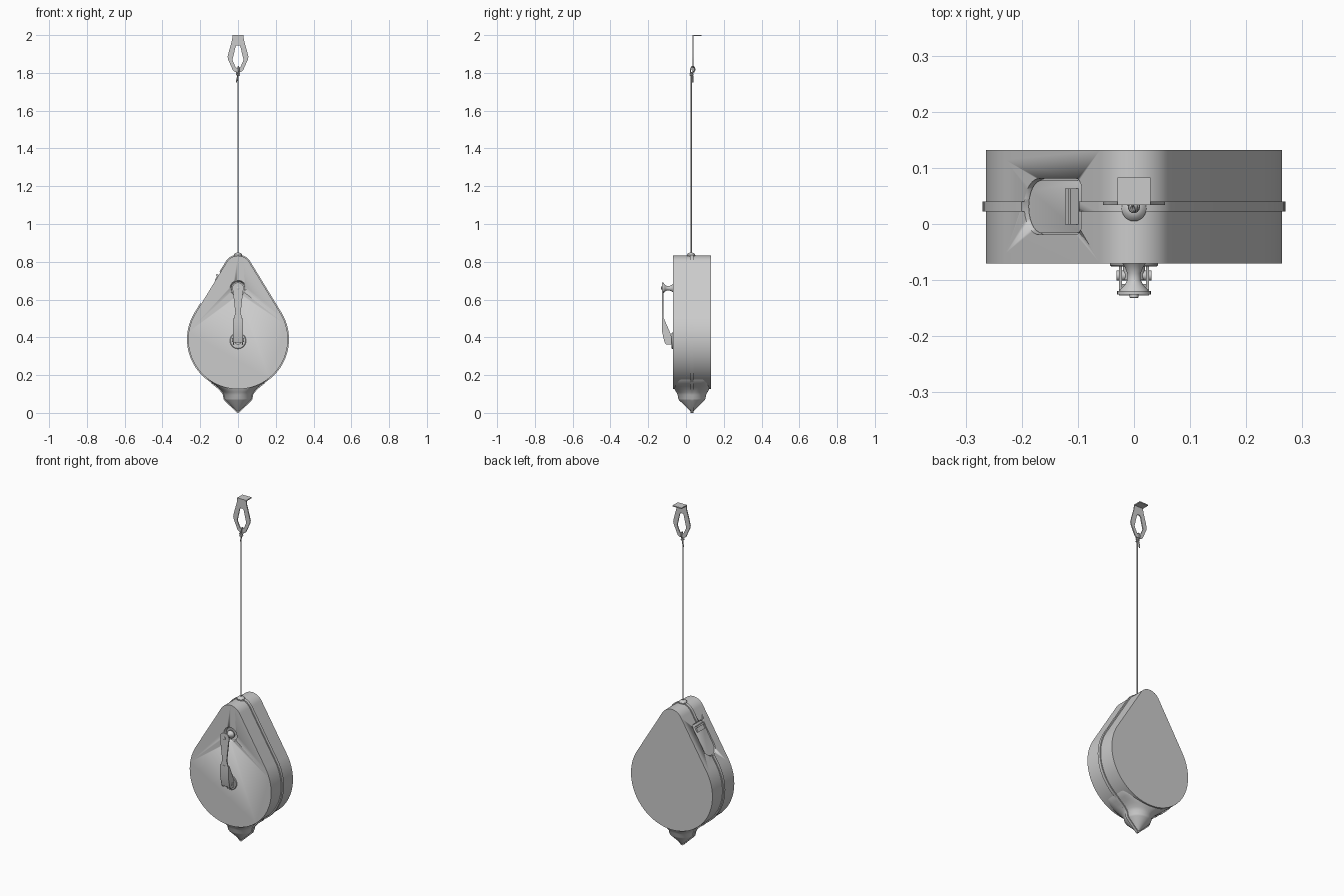
import bpy, bmesh, math
from mathutils import Matrix, Vector

if "Cube" in bpy.data.objects:
    bpy.data.objects.remove(bpy.data.objects["Cube"])

CY = 0.031  # middle plane of the case


def frame(u, v, w, o):
    m = Matrix((u, v, w)).transposed().to_4x4()
    m.translation = o
    return m


def front(y=0.0):
    return frame((1, 0, 0), (0, 0, 1), (0, -1, 0), (0, y, 0))


SIDE = frame((0, 1, 0), (0, 0, 1), (1, 0, 0), (0, 0, 0))


def finish(name, bm, smooth=True):
    bmesh.ops.recalc_face_normals(bm, faces=bm.faces)
    me = bpy.data.meshes.new(name)
    bm.to_mesh(me)
    bm.free()
    ob = bpy.data.objects.new(name, me)
    bpy.context.collection.objects.link(ob)
    if smooth:
        bpy.ops.object.select_all(action='DESELECT')
        ob.select_set(True)
        bpy.context.view_layer.objects.active = ob
        bpy.ops.object.shade_smooth_by_angle(angle=math.radians(35))
    return ob


def prism(name, pts, w0, w1, m, bevel=0.0, hole=None, segs=4):
    bm = bmesh.new()
    loops = [pts] + ([hole] if hole else [])
    rings = [[[bm.verts.new(m @ Vector((u, v, w))) for u, v in lp] for w in (w0, w1)] for lp in loops]
    for a, b in rings:
        for i in range(len(a)):
            j = (i + 1) % len(a)
            bm.faces.new((a[i], a[j], b[j], b[i]))
    for k in (0, 1):
        if hole:  # outline and hole have matching point counts
            o, h = rings[0][k], rings[1][k]
            for i in range(len(o)):
                j = (i + 1) % len(o)
                bm.faces.new((o[i], o[j], h[j], h[i]))
        else:
            bm.faces.new(rings[0][k])
    if bevel:
        caps = [f for f in bm.faces if len(f.verts) > 4]
        bmesh.ops.bevel(bm, geom=list({e for f in caps for e in f.edges}), offset=bevel,
                        segments=segs, profile=0.5, affect='EDGES')
    return finish(name, bm)


def loft(name, rings):
    bm = bmesh.new()
    vs = [[bm.verts.new(p) for p in r] for r in rings]
    n = len(vs[0])
    for a, b in zip(vs, vs[1:]):
        for i in range(n):
            bm.faces.new((a[i], a[(i + 1) % n], b[(i + 1) % n], b[i]))
    bm.faces.new(vs[0])
    bm.faces.new(vs[-1])
    return finish(name, bm)


def lathe(name, prof, m, n=32):
    # prof: (radius, height along local w)
    return loft(name, [[m @ Vector((r * math.cos(2 * math.pi * i / n), r * math.sin(2 * math.pi * i / n), w))
                        for i in range(n)] for r, w in prof])


def arc(cx, cy, r, a0, a1, n):
    return [(cx + r * math.cos(math.radians(a0 + (a1 - a0) * i / n)),
             cy + r * math.sin(math.radians(a0 + (a1 - a0) * i / n))) for i in range(n + 1)]


def teardrop(d=0.0):
    return arc(0, 0.762, 0.07 + d, 30, 150, 20) + arc(0, 0.39, 0.264 + d, 150, 390, 56)


def mirrored(half):
    return half + [(-x, y) for x, y in reversed(half)]


def tube(name, pts, r):
    cu = bpy.data.curves.new(name, 'CURVE')
    cu.dimensions = '3D'
    cu.bevel_depth = r
    cu.bevel_resolution = 2
    cu.use_fill_caps = True
    sp = cu.splines.new('BEZIER')
    sp.bezier_points.add(len(pts) - 1)
    for b, p in zip(sp.bezier_points, pts):
        b.co = p
        b.handle_left_type = b.handle_right_type = 'AUTO'
    ob = bpy.data.objects.new(name, cu)
    bpy.context.collection.objects.link(ob)


def cut(ob, cutter):
    md = ob.modifiers.new('cut', 'BOOLEAN')
    md.operation = 'DIFFERENCE'
    md.solver = 'EXACT'
    md.object = cutter
    cutter.hide_render = True
    cutter.hide_viewport = True


# case and its seam rib
case = prism('case', teardrop(), -0.101, 0.101, front(CY), 0.018)
rib = prism('seam_rib', teardrop(0.006), -0.009, 0.009, front(CY), 0.003, segs=2)

# nose: rounded-box sections flowing into a cone
rings = []
for z, hx, hy, p in [(0.21, 0.17, 0.098, 6), (0.175, 0.155, 0.098, 6), (0.155, 0.132, 0.098, 5),
                     (0.14, 0.112, 0.097, 4), (0.125, 0.095, 0.092, 3), (0.11, 0.083, 0.083, 2.4),
                     (0.095, 0.075, 0.075, 2), (0.075, 0.072, 0.072, 2), (0.067, 0.067, 0.067, 2),
                     (0.012, 0.011, 0.011, 2), (0.002, 0.003, 0.003, 2)]:
    r = []
    for i in range(40):
        c, s = math.cos(i * math.pi / 20), math.sin(i * math.pi / 20)
        r.append((hx * math.copysign(abs(c) ** (2 / p), c),
                  CY + hy * math.copysign(abs(s) ** (2 / p), s), z))
    rings.append(r)
loft('nose', rings)
prism('nose_rib', mirrored([(0.17, 0.19), (0.138, 0.153), (0.117, 0.137), (0.1, 0.122), (0.088, 0.108),
                            (0.08, 0.095), (0.077, 0.074), (0.071, 0.064), (0.004, 0.0)]),
      -0.008, 0.008, front(CY))

# filler door pocket on the left slope
door_frame = frame((0.5, 0, 0.866), (0, 1, 0), (-0.866, 0, 0.5), (-0.1445, CY, 0.66))


def door_outline(d):
    return (arc(0.078, 0.03, 0.02 - d, 90, 0, 5) + arc(0.078, -0.03, 0.02 - d, 0, -90, 5)
            + arc(-0.048, 0, 0.05 - d, -90, -270, 20))


door_cut = prism('door_pocket_cutter', door_outline(0), -0.012, 0.04, door_frame)
cut(case, door_cut)
cut(rib, door_cut)
prism('filler_door', door_outline(0.003), -0.02, -0.005, door_frame, 0.002, segs=2)
prism('door_grip', [(0.048, -0.032), (0.082, -0.032), (0.082, 0.032), (0.048, 0.032)], -0.02, 0.003, door_frame)
prism('door_grip_lip', [(0.072, -0.032), (0.082, -0.032), (0.082, 0.032), (0.072, 0.032)], -0.01, 0.011, door_frame)

# knob recess in the case face
knob_at = frame((1, 0, 0), (0, 0, 1), (0, -1, 0), (0, 0, 0.66))
hub_at = frame((1, 0, 0), (0, 0, 1), (0, -1, 0), (0, 0, 0.382))
cut(case, lathe('knob_recess_cutter', [(0.03, 0.052), (0.036, 0.055), (0.043, 0.072), (0.043, 0.1)], knob_at))

# crank: hub, hinge cheeks, folding arm, knob
lathe('crank_hub', [(0.043, 0.06), (0.043, 0.073), (0.04, 0.076), (0.02, 0.076), (0.02, 0.1)], hub_at)
cheek = [(-0.127, 0.5), (-0.117, 0.5), (-0.082, 0.42), (-0.076, 0.4), (-0.076, 0.362), (-0.105, 0.362),
         (-0.113, 0.372), (-0.127, 0.43)]
for s in (-1, 1):
    prism('hinge_cheek', cheek, s * 0.021, s * 0.027, SIDE)
prism('hinge_bridge', [(-0.127, 0.5), (-0.121, 0.5), (-0.121, 0.43), (-0.107, 0.372), (-0.113, 0.372), (-0.127, 0.43)],
      -0.022, 0.022, SIDE)
lathe('hinge_pin', [(0.009, -0.031), (0.009, 0.031)],
      frame((0, 1, 0), (0, 0, 1), (1, 0, 0), (0, -0.092, 0.386)), 16)
arm = arc(0, 0.66, 0.03, -25, 205, 20) + [(-0.014, 0.53), (-0.022, 0.5), (-0.027, 0.49)]
arm += [(0.027, 0.49), (0.022, 0.5), (0.014, 0.53)]
prism('crank_arm', arm, 0.119, 0.126, front())
lathe('knob', [(0.023, 0.062), (0.023, 0.068), (0.017, 0.075), (0.012, 0.088), (0.012, 0.1),
               (0.016, 0.108), (0.025, 0.117), (0.026, 0.12)], knob_at)
lathe('knob_rivet', [(0.008, 0.12), (0.008, 0.131), (0.006, 0.132)], knob_at, 16)

# line guide, line, knot
up = Matrix.Translation((0, 0.027, 0))
lathe('line_grommet', [(0.022, 0.82), (0.022, 0.837), (0.016, 0.845), (0.008, 0.848)], up, 24)
tube('line', [(0, 0.027, 0.84), (0, 0.027, 1.3), (0, 0.027, 1.8)], 0.0035)
tube('line_loop', [(0, 0.027, 1.795), (0.004, 0.024, 1.815), (0.002, 0.036, 1.833),
                   (-0.002, 0.046, 1.815), (0, 0.03, 1.795)], 0.0035)
tube('line_tail', [(0.004, 0.03, 1.8), (-0.002, 0.036, 1.78), (-0.009, 0.035, 1.75)], 0.0035)
for z in (1.79, 1.8):
    bpy.ops.mesh.primitive_torus_add(location=(0, 0.03, z), rotation=(0.25, 0.2, 0), major_radius=0.007,
                                     minor_radius=0.004, major_segments=16, minor_segments=8)
    bpy.context.object.name = 'line_knot'
    bpy.ops.object.shade_smooth_by_angle()

# end hook: looped plate with a bent top lip
outer = mirrored([(0.029, 2.0), (0.031, 1.975), (0.048, 1.915), (0.055, 1.885), (0.052, 1.87), (0.026, 1.812), (0.014, 1.804)])
inner = mirrored([(0.009, 1.945), (0.013, 1.938), (0.022, 1.9), (0.029, 1.87), (0.027, 1.862), (0.014, 1.833), (0.007, 1.826)])
prism('hook_plate', outer, -0.003, 0.003, front(0.037), hole=inner)
prism('hook_lip', [(0.034, 1.994), (0.083, 1.994), (0.083, 2.0), (0.034, 2.0)], -0.029, 0.029, SIDE)
